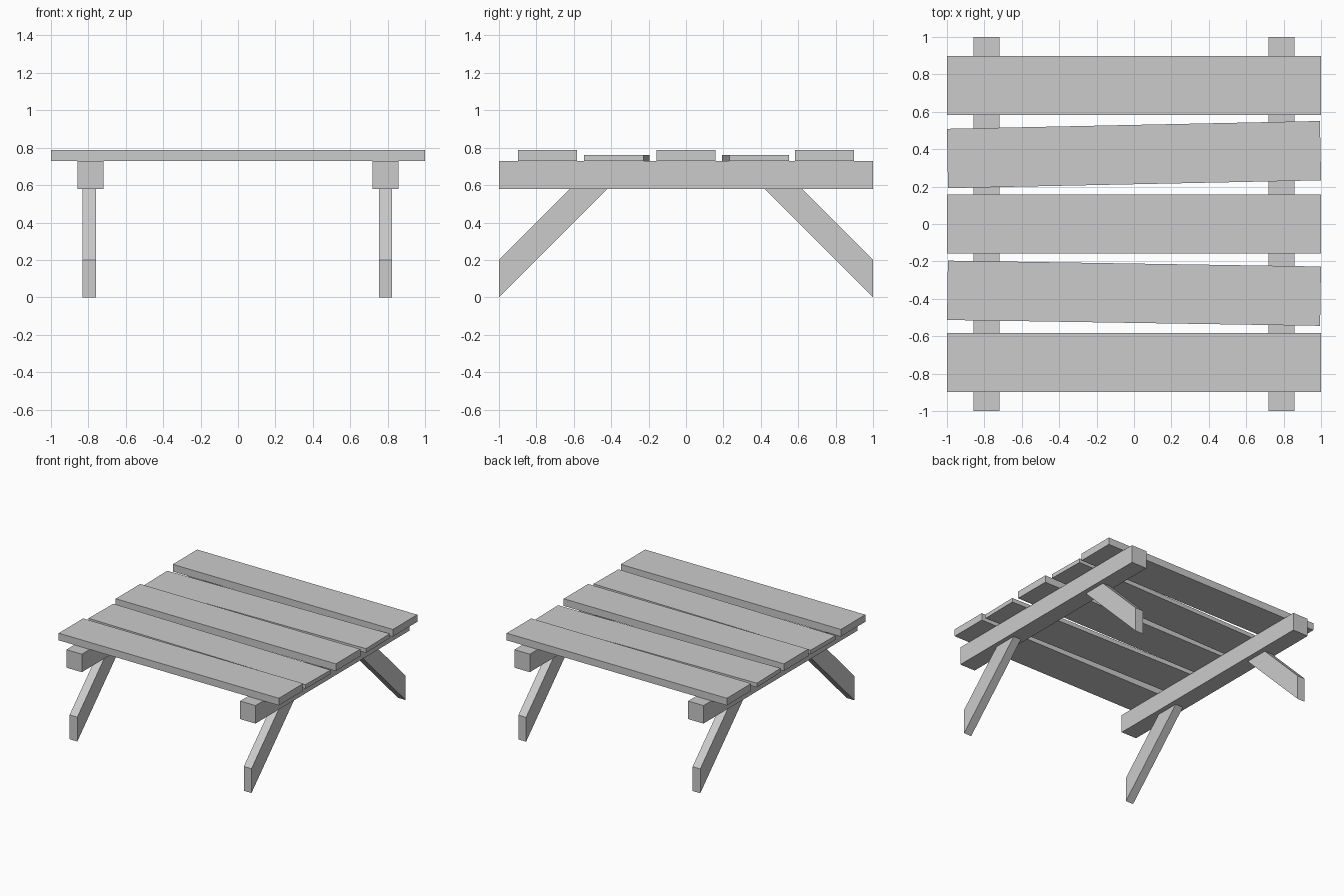
import bpy, bmesh
from math import radians
from mathutils import Matrix

if "Cube" in bpy.data.objects:
    bpy.data.objects.remove(bpy.data.objects["Cube"])


def box(name, size, loc, turn=0.0):
    bm = bmesh.new()
    bmesh.ops.create_cube(bm, size=1)
    bmesh.ops.scale(bm, vec=size, verts=bm.verts)
    return finish(name, bm, loc, turn)


def finish(name, bm, loc, turn=0.0):
    bmesh.ops.recalc_face_normals(bm, faces=bm.faces)
    mesh = bpy.data.meshes.new(name)
    bm.to_mesh(mesh)
    bm.free()
    ob = bpy.data.objects.new(name, mesh)
    ob.matrix_world = Matrix.Translation(loc) @ Matrix.Rotation(turn, 4, 'Z')
    bpy.context.collection.objects.link(ob)
    return ob


def leg(name, x, side, width=0.07):
    # slanted profile in the y-z plane, extruded along x
    profile = [(1, 0), (1, 0.2), (0.62, 0.58), (0.42, 0.58)]
    bm = bmesh.new()
    face = bm.faces.new([bm.verts.new((-width / 2, side * y, z)) for y, z in profile])
    ext = bmesh.ops.extrude_face_region(bm, geom=[face])
    moved = [v for v in ext["geom"] if isinstance(v, bmesh.types.BMVert)]
    bmesh.ops.translate(bm, vec=(width, 0, 0), verts=moved)
    finish(name, bm, (x, 0, 0))


# Straight top planks
for i, y in enumerate((-0.74, 0, 0.74)):
    box(f"top_plank_{i + 1}", (2, 0.317, 0.059), (0, y, 0.7575))

# Thinner, slightly crooked planks between them
for name, y, turn in (("front", -0.37, -0.9), ("back", 0.371, 1.2)):
    box(f"crooked_plank_{name}", (1.994, 0.317, 0.034), (0, y, 0.745), radians(turn))

# Cross beams and splayed legs
for label, s, leg_x in (("left", -1, -0.795), ("right", 1, 0.788)):
    box(f"beam_{label}", (0.14, 2, 0.148), (s * 0.789, 0, 0.654))
    leg(f"front_leg_{label}", leg_x, -1)
    leg(f"back_leg_{label}", leg_x, 1)
